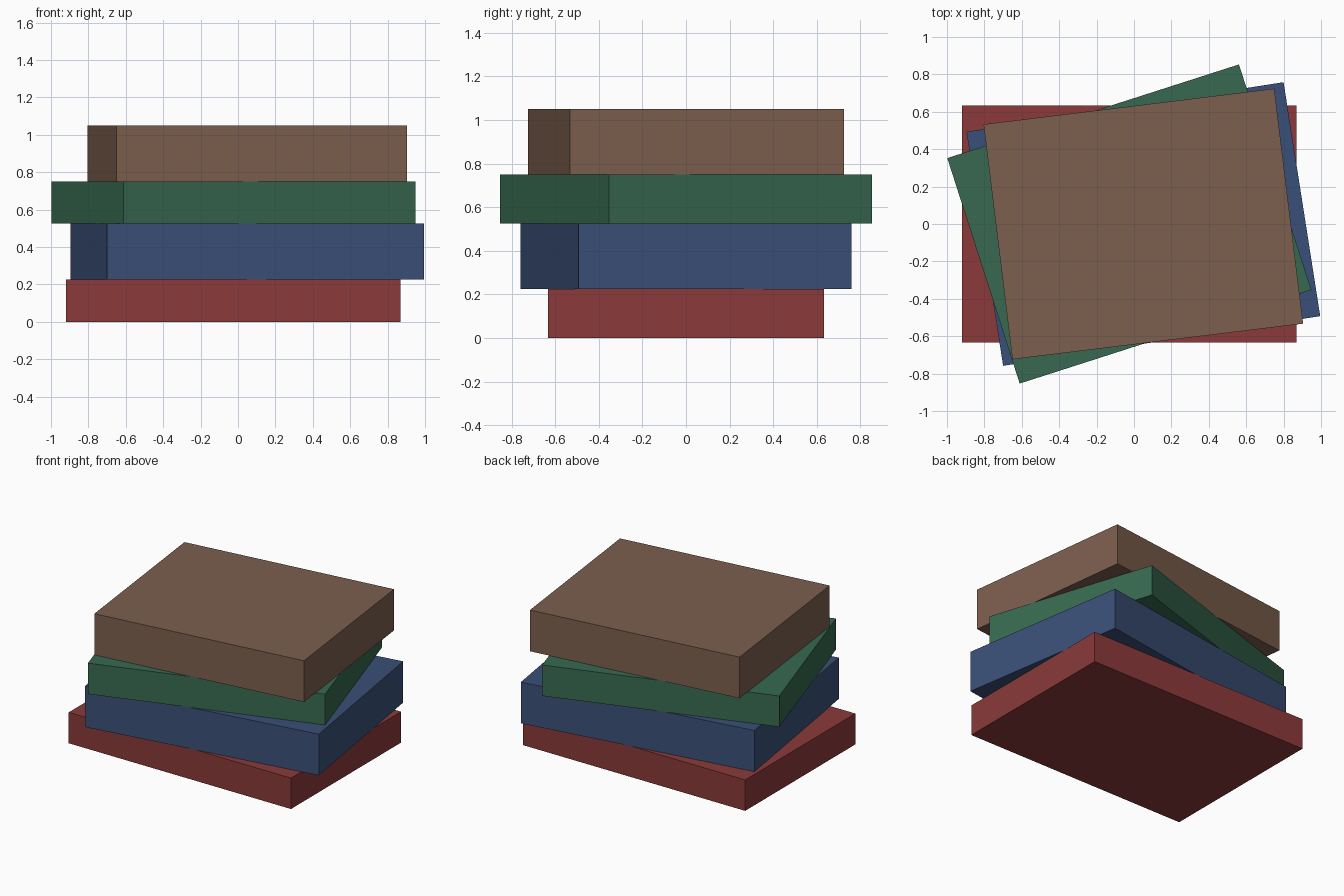
import bpy, math

if "Cube" in bpy.data.objects:
    bpy.data.objects.remove(bpy.data.objects["Cube"])


def srgb(r, g, b):
    lin = lambda c: c / 12.92 if c <= 0.04045 else ((c + 0.055) / 1.055) ** 2.4
    return (lin(r / 255), lin(g / 255), lin(b / 255), 1.0)


# Stacked slabs, bottom to top: name, colour, centre x, width, depth, height, turn in degrees
slabs = [
    ("red", (139, 58, 58), -0.025, 1.79, 1.266, 0.225, 0.0),
    ("blue", (58, 80, 120), 0.05, 1.716, 1.266, 0.30, 8.9),
    ("green", (55, 105, 80), -0.025, 1.638, 1.266, 0.225, 17.8),
    ("brown", (124, 95, 78), 0.05, 1.566, 1.266, 0.30, 7.0),
]

z = 0.0
for name, colour, x, width, depth, height, turn in slabs:
    bpy.ops.mesh.primitive_cube_add(size=1, location=(x, 0, z + height / 2),
                                    rotation=(0, 0, math.radians(turn)))
    slab = bpy.context.object
    slab.name = name + "_slab"
    slab.scale = (width, depth, height)
    mat = bpy.data.materials.new(name)
    mat.diffuse_color = srgb(*colour)
    mat.use_nodes = True
    mat.node_tree.nodes["Principled BSDF"].inputs["Base Color"].default_value = mat.diffuse_color
    slab.data.materials.append(mat)
    z += height
